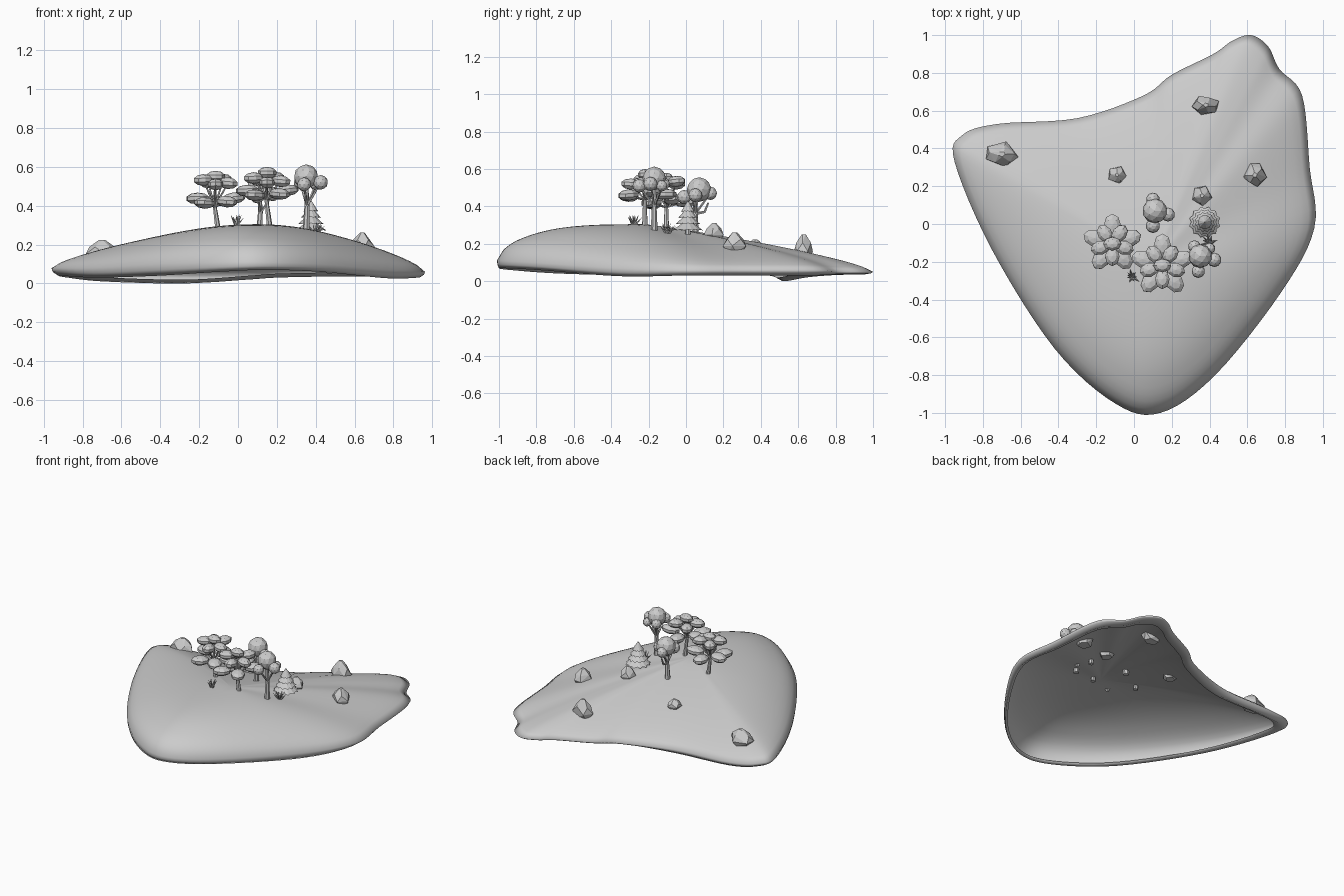
import bpy, bmesh, math, random
from mathutils import Vector, Matrix
from mathutils.bvhtree import BVHTree

random.seed(4)
if "Cube" in bpy.data.objects:
    bpy.data.objects.remove(bpy.data.objects["Cube"], do_unlink=True)

stone_grey = bpy.data.materials.new("plain_grey")
stone_grey.use_nodes = True
GREY = (0.6, 0.6, 0.6, 1)
stone_grey.diffuse_color = GREY
stone_grey.node_tree.nodes["Principled BSDF"].inputs["Base Color"].default_value = GREY


def finish(bm, name, smooth=False):
    mesh = bpy.data.meshes.new(name)
    bm.to_mesh(mesh)
    bm.free()
    mesh.materials.append(stone_grey)
    for face in mesh.polygons:
        face.use_smooth = smooth
    obj = bpy.data.objects.new(name, mesh)
    bpy.context.collection.objects.link(obj)
    return obj


def limb(bm, start, end, r1, r2, sides=7):
    start, end = Vector(start), Vector(end)
    axis = end - start
    turn = axis.to_track_quat('Z', 'Y').to_matrix().to_4x4()
    bmesh.ops.create_cone(bm, cap_ends=True, segments=sides, radius1=r1, radius2=r2,
                          depth=axis.length,
                          matrix=Matrix.Translation((start + end) / 2) @ turn)


def spline(p0, p1, p2, p3, t):
    return [0.5 * (2 * b + (c - a) * t + (2 * a - 5 * b + 4 * c - d) * t * t
                   + (3 * b - a - 3 * c + d) * t ** 3)
            for a, b, c, d in zip(p0, p1, p2, p3)]


# Island rim: x, y, edge height, underside lip height, steepness of the slope
RIM = [(.62, 1, .05, .035, 1.05), (.71, .94, .05, .035, 1.05), (.77, .82, .05, .035, 1.1),
       (.89, .68, .06, .03, 1.15), (.93, .3, .06, .03, 1.2), (.955, -.02, .06, .03, 1.45),
       (.78, -.36, .07, .027, 2), (.43, -.8, .1, .06, 2.8), (.14, -1, .11, .07, 3.2),
       (-.1, -.95, .11, .06, 3.2), (-.42, -.66, .1, .04, 2.6), (-.75, -.14, .08, .03, 1.9),
       (-.95, .33, .08, .04, 1.35), (-.91, .47, .07, .03, 1.3), (-.72, .53, .05, .01, 1.2),
       (-.3, .56, .04, 0, 1.15), (.05, .68, .04, .02, 1.1), (.2, .79, .045, .03, 1.05),
       (.42, .9, .05, .035, 1.05), (.52, .97, .05, .035, 1.05)]
CENTRE, PEAK = Vector((.1, -.22)), .305
n = len(RIM)
edge = [spline(*(RIM[(i + k) % n] for k in (-1, 0, 1, 2)), s / 6)
        for i in range(n) for s in range(6)]

# Open island shell with a rolled rim, tucked under most at the back
bm = bmesh.new()
rings = []
STEPS = 18
for k in range(1, STEPS + 4):
    ring = []
    for x, y, z_edge, z_lip, power in edge:
        t = min(1, k / STEPS) ** .8
        z = z_edge + (PEAK - z_edge) * max(0, 1 - t ** power) ** (.8 - .06 * power)
        if k > STEPS:
            inset, z = ((.1, (z_edge + z_lip) / 2), (.45, z_lip),
                        (1, z_lip + .02))[k - STEPS - 1]
            t = 1 - inset * .1 / power
        spot = CENTRE + (Vector((x, y)) - CENTRE) * t
        ring.append(bm.verts.new((spot.x, spot.y, max(0, z))))
    rings.append(ring)
top = bm.verts.new((CENTRE.x, CENTRE.y, PEAK))
m = len(edge)
for i in range(m):
    j = (i + 1) % m
    bm.faces.new((top, rings[0][i], rings[0][j]))
    for a, b in zip(rings, rings[1:]):
        bm.faces.new((a[i], b[i], b[j], a[j]))
inner = [v for ring in rings[:STEPS - 4] for v in ring]
for _ in range(6):
    bmesh.ops.smooth_vert(bm, verts=inner, factor=.5, use_axis_z=True)
ground = BVHTree.FromBMesh(bm)
finish(bm, "island", True)


def ground_z(x, y):
    return ground.ray_cast(Vector((x, y, 2)), Vector((0, 0, -1)))[0].z


# Angular rocks: x, y, half width, half depth, height above ground
for x, y, w, d, h in [(-.7, .37, .09, .07, .08), (.38, .63, .075, .055, .1),
                      (-.09, .26, .05, .05, .05), (.64, .26, .065, .065, .08),
                      (.36, .15, .055, .055, .07)]:
    bm = bmesh.new()
    for level, size in ((-.35, .7), (.1, 1), (.55, .75), (1, .2)):
        turn = random.random()
        for k in range(5):
            a = math.tau * (k + turn + random.uniform(-.2, .2)) / 5
            bm.verts.new((x + w * size * math.cos(a), y + d * size * math.sin(a),
                          ground_z(x, y) + h * level))
    hull = bmesh.ops.convex_hull(bm, input=bm.verts)
    bmesh.ops.delete(bm, geom=hull["geom_interior"], context='VERTS')
    finish(bm, "rock")


# Trees with layered flat leaf pads
def pad_tree(x, y, lower, upper, crown, reach):
    base = ground_z(x, y)
    wood, leaves = bmesh.new(), bmesh.new()
    fork = Vector((x - .005, y, lower - .03))
    limb(wood, (x + .015, y, base - .03), fork, .016, .01)
    limb(wood, fork, (x, y, crown), .01, .005)
    pads = [(x, y, crown, .05, 0)]
    for count, dist, height, size, turn in ((5, reach, lower, .064, 0),
                                            (5, reach * .68, upper, .054, .63)):
        for k in range(count):
            a = math.pi / 2 + turn + math.tau * k / count
            pads.append((x + dist * math.cos(a), y + dist * math.sin(a),
                         height + .014 * math.sin(k * 2), size, .2 * math.sin(k * 3)))
    for px, py, pz, size, tilt in pads:
        limb(wood, fork, (px, py, pz), .006, .004, 5)
        shape = (Matrix.Translation((px, py, pz))
                 @ Matrix.Rotation(math.atan2(py - y, px - x), 4, 'Z')
                 @ Matrix.Rotation(tilt, 4, 'Y')
                 @ Matrix.Diagonal((size, size * .75, .03, 1)))
        bmesh.ops.create_uvsphere(leaves, u_segments=8, v_segments=5, radius=1, matrix=shape)
    finish(wood, "pad_tree_trunk")
    finish(leaves, "pad_tree_leaves")


pad_tree(-.115, -.105, .425, .52, .55, .098)
pad_tree(.15, -.22, .465, .53, .57, .108)


# Trees with round leaf balls: offsets from the trunk, height and radius
def ball_tree(x, y, balls, twig):
    base = ground_z(x, y)
    wood, leaves = bmesh.new(), bmesh.new()
    crown = Vector((x, y, balls[0][2]))
    fork = Vector((x + .005, y, base * .55 + crown.z * .45))
    limb(wood, (x, y, base - .03), fork, .02, .013)
    limb(wood, fork, crown, .013, .009)
    if twig:
        elbow = Vector((x, y + .05, fork.z + .01))
        limb(wood, fork, elbow, .008, .007, 5)
        limb(wood, elbow, (x, y + .07, fork.z + .06), .007, .005, 5)
    for dx, dy, z, r in balls:
        spot = Vector((x + dx, y + dy, z))
        limb(wood, fork, spot, .007, .005, 5)
        bmesh.ops.create_icosphere(leaves, subdivisions=2, radius=r,
                                   matrix=Matrix.Translation(spot))
    finish(wood, "ball_tree_trunk")
    finish(leaves, "ball_tree_leaves")


ball_tree(.11, .05, [(0, .02, .49, .066), (.07, 0, .46, .037), (-.01, -.06, .45, .038),
                     (-.01, .08, .47, .036)], True)
ball_tree(.35, -.17, [(0, 0, .55, .063), (.075, -.02, .52, .038), (-.01, -.08, .51, .036),
                      (-.03, .05, .52, .034), (.05, .04, .51, .03)], False)

# Squat pine with scalloped skirts
px, py = .375, .01
base = ground_z(px, py)
bm = bmesh.new()
limb(bm, (px, py, base - .03), (px, py, base + .1), .018, .012)
POINTS = 24
for tier in range(4):
    radius, low = .084 - .015 * tier, base + .025 + .033 * tier
    tip = bm.verts.new((px, py, low + .055))
    hub = bm.verts.new((px, py, low + .006))
    skirt = []
    for k in range(POINTS):
        a = math.tau * k / POINTS
        r = radius * (1 if k % 2 else .86)
        skirt.append(bm.verts.new((px + r * math.cos(a), py + r * math.sin(a),
                                   low - .006 * (k % 2))))
    for k in range(POINTS):
        a, b = skirt[k], skirt[(k + 1) % POINTS]
        bm.faces.new((a, b, tip))
        bm.faces.new((b, a, hub))
finish(bm, "pine_tree")

# Spiky grass tufts
for x, y in ((-.01, -.28), (.4, -.1)):
    bm = bmesh.new()
    z = ground_z(x, y)
    for k in range(12):
        a, spread = k * 2.4, random.uniform(.02, .05)
        limb(bm, (x, y, z - .01), (x + spread * math.cos(a), y + spread * math.sin(a),
                                   z + .065 - spread * .6), .008, .0005, 4)
    finish(bm, "grass_tuft")
